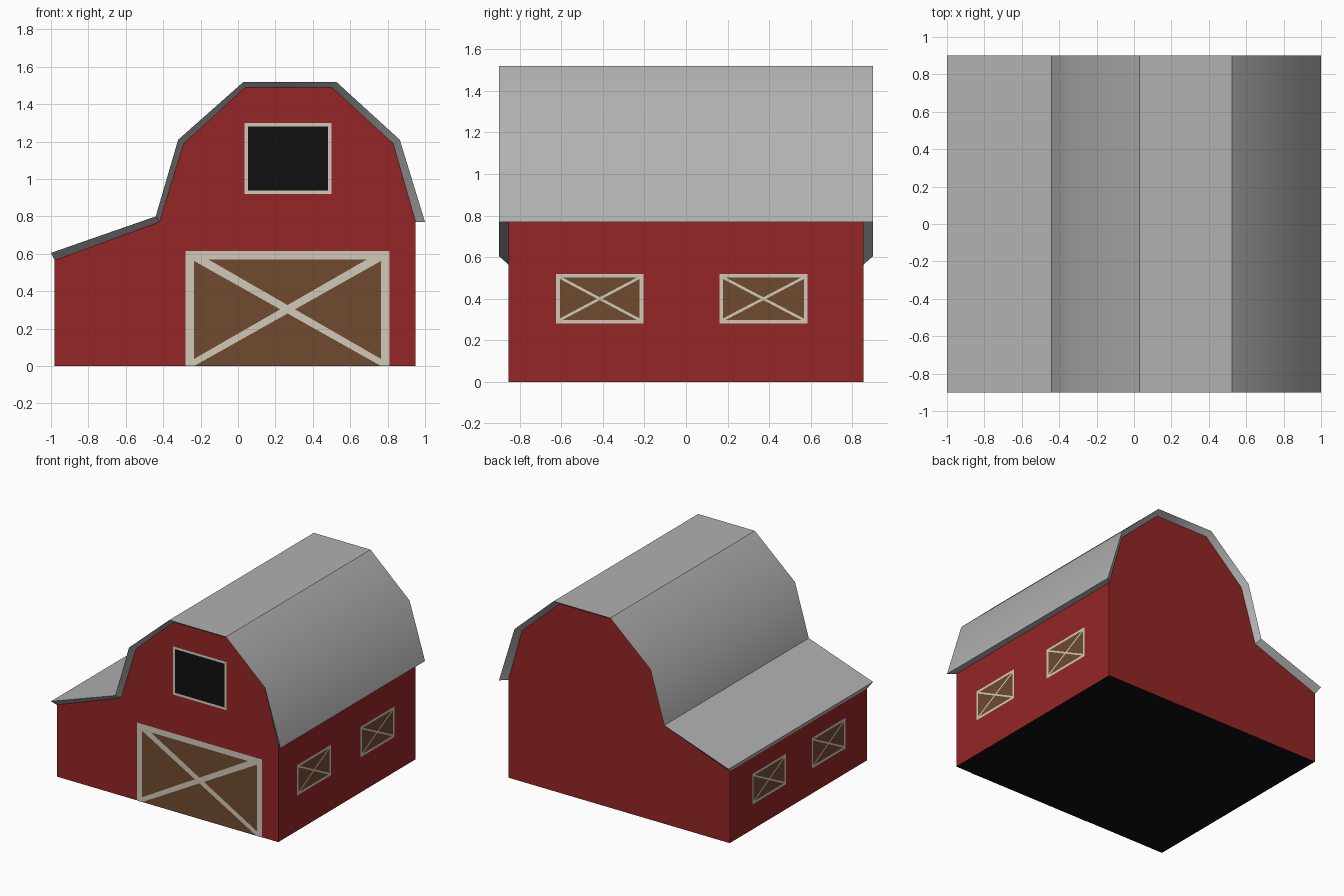
import bpy, math
from mathutils import Vector

if "Cube" in bpy.data.objects:
    bpy.data.objects.remove(bpy.data.objects["Cube"])


def material(name, rgb):
    m = bpy.data.materials.new(name)
    m.diffuse_color = (*rgb, 1)
    m.use_nodes = True
    m.node_tree.nodes["Principled BSDF"].inputs["Base Color"].default_value = m.diffuse_color
    return m


RED = material("barn red", (0.30, 0.019, 0.019))
GREY = material("roof grey", (0.44, 0.44, 0.44))
CREAM = material("cream trim", (0.64, 0.585, 0.49))
BROWN = material("brown wood", (0.16, 0.07, 0.029))
BLACK = material("black", (0.005, 0.005, 0.005))


def make(name, verts, faces, mats):
    me = bpy.data.meshes.new(name)
    me.from_pydata(verts, [], faces)
    ob = bpy.data.objects.new(name, me)
    bpy.context.collection.objects.link(ob)
    for m in mats:
        me.materials.append(m)
    return ob


# Cross-sections (x, z), from the left eave over the top to the right eave
INNER = [(-0.98, 0.565), (-0.42, 0.77), (-0.29, 1.19), (0.04, 1.49),
         (0.50, 1.49), (0.83, 1.19), (0.95, 0.77)]
OUTER = [(-1.0, 0.605), (-0.44, 0.80), (-0.32, 1.21), (0.03, 1.52),
         (0.525, 1.52), (0.865, 1.21), (1.0, 0.77)]
WY, RY = 0.855, 0.90

# Walls: gable ends, side walls and black floor
prof = [(-0.98, 0)] + INNER + [(0.95, 0)]
n = len(prof)
verts = [(x, y, z) for y in (-WY, WY) for x, z in prof]
faces = [list(range(n))[::-1], list(range(n, 2 * n)),
         [0, 1, n + 1, n], [n - 2, n - 1, 2 * n - 1, 2 * n - 2],
         [0, n, 2 * n - 1, n - 1]]
walls = make("walls", verts, faces, [RED, BLACK])
walls.data.polygons[4].material_index = 1

# Roof: outer skin with a bevelled rim running in to the walls
k = len(OUTER)
rings = [(INNER, -WY), (OUTER, -RY), (OUTER, RY), (INNER, WY)]
verts = [(x, y, z) for p, y in rings for x, z in p]
faces = [[r * k + i, r * k + i + 1, (r + 1) * k + i + 1, (r + 1) * k + i]
         for r in range(3) for i in range(k - 1)]
faces = [f for f in faces]
faces += [[0, k, 2 * k, 3 * k],
          [k - 1, 4 * k - 1, 3 * k - 1, 2 * k - 1]]
roof = make("roof", verts, faces, [GREY])
if roof.data.polygons[k + 2].normal.z < 0:
    roof.data.flip_normals()
bpy.context.view_layer.objects.active = roof
roof.select_set(True)
bpy.ops.object.shade_smooth_by_angle(angle=math.radians(35))


# Thin painted panels: polygons in wall coordinates (u, z)
def panel(name, side, polys, depth, mat):
    place = {"front": lambda u, z: (u, -WY - depth, z),
             "right": lambda u, z: (0.95 + depth, u, z),
             "left": lambda u, z: (-0.98 - depth, u, z)}[side]
    out = Vector({"front": (0, -1, 0), "right": (1, 0, 0), "left": (-1, 0, 0)}[side])
    verts, faces = [], []
    for p in polys:
        faces.append(list(range(len(verts), len(verts) + len(p))))
        verts += [place(u, z) for u, z in p]
    ob = make(name, verts, faces, [mat])
    if ob.data.polygons[0].normal.dot(out) < 0:
        ob.data.flip_normals()


def rect(u0, u1, z0, z1):
    return [(u0, z0), (u1, z0), (u1, z1), (u0, z1)]


def frame(u0, u1, z0, z1, w, sill=True):
    parts = [rect(u0, u0 + w, z0, z1), rect(u1 - w, u1, z0, z1),
             rect(u0 + w, u1 - w, z1 - w, z1)]
    return parts + ([rect(u0 + w, u1 - w, z0, z0 + w)] if sill else [])


def cross(u0, u1, z0, z1, h):
    # two diagonal boards with half height h
    return [[(u0, max(a - h, 0)), (u1, b - h), (u1, b + h), (u0, a + h)]
            if a < b else
            [(u0, a - h), (u1, max(b - h, 0)), (u1, b + h), (u0, a + h)]
            for a, b in ((z0, z1), (z1, z0))]


# Big front door
panel("door_boards", "front", [rect(-0.28, 0.81, 0, 0.615)], 0.002, BROWN)
panel("door_trim", "front", frame(-0.28, 0.81, 0, 0.615, 0.045, False)
      + cross(-0.235, 0.765, 0.012, 0.588, 0.026), 0.004, CREAM)

# Hayloft opening
panel("loft_opening", "front", [rect(0.035, 0.50, 0.92, 1.30)], 0.002, BLACK)
panel("loft_trim", "front", frame(0.035, 0.50, 0.92, 1.30, 0.018), 0.004, CREAM)

# Side shutters
for side, z0, spans in (("right", 0.28, ((-0.625, -0.205), (0.16, 0.585))),
                        ("left", 0.20, ((-0.58, -0.16), (0.16, 0.58)))):
    for i, (a, b) in enumerate(spans):
        z1 = z0 + 0.24
        panel(f"{side}_shutter_{i}", side, [rect(a, b, z0, z1)], 0.002, BROWN)
        panel(f"{side}_shutter_trim_{i}", side, frame(a, b, z0, z1, 0.018)
              + cross(a + 0.018, b - 0.018, z0 + 0.018, z1 - 0.018, 0.007),
              0.004, CREAM)
